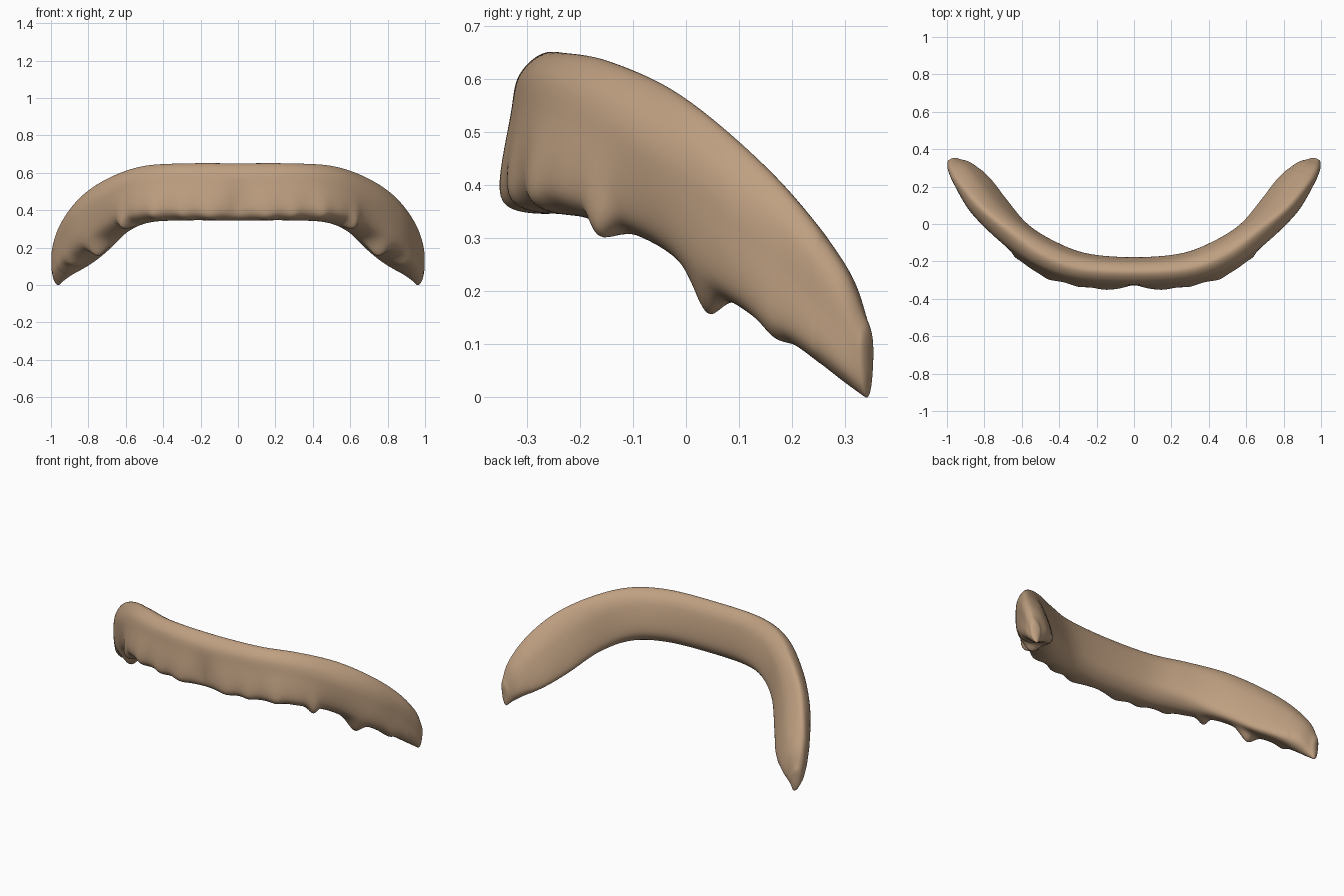
import bpy, bmesh, math
from mathutils import Vector

if "Cube" in bpy.data.objects:
    bpy.data.objects.remove(bpy.data.objects["Cube"])

# Five rails along the right half of the arch, from the centre to the rear tip
RIDGE = [(0, -.25, .65), (.3, -.23, .649), (.5, -.15, .635), (.66, -.03, .582),
         (.80, .085, .495), (.9, .2, .382), (.965, .297, .25), (.982, .342, .14)]
OUTER = [(0, -.33, .55), (.31, -.308, .55), (.53, -.23, .53), (.72, -.09, .46),
         (.87, .06, .35), (.95, .19, .24), (.99, .28, .14), (.998, .33, .085)]
LIP = [(0, -.34, .385), (.32, -.318, .39), (.54, -.24, .38), (.70, -.08, .32),
       (.84, .05, .22), (.93, .18, .13), (.98, .28, .06), (.984, .335, .02)]
BASE = [(0, -.25, .347), (.28, -.23, .347), (.47, -.16, .335), (.60, -.04, .285),
        (.73, .09, .189), (.84, .215, .102), (.92, .295, .035), (.957, .345, -.003)]
INNER = [(0, -.18, .42), (.25, -.16, .42), (.43, -.092, .40), (.57, .0, .33),
         (.68, .13, .215), (.77, .245, .14), (.865, .325, .095), (.94, .35, .07)]
RAILS = [[Vector(p) for p in r] for r in (RIDGE, OUTER, LIP, BASE, INNER)]

# Gum points between teeth: position along arch, width, drop, outward push, section position
BUMPS = [(0, .16, 0, -.018, 2.8), (.46, .17, .010, .014, 3.1), (.90, .15, .008, .012, 3.1),
         (1.55, .18, .008, .012, 3.1), (2.49, .12, .030, .018, 3.25),
         (3.77, .20, .056, .010, 3.65), (4.8, .19, .012, .012, 3.5)]
ALONG, AROUND = 196, 70


def catmull(a, b, c, d, t):
    return .5 * (2 * b + (c - a) * t + (2 * a - 5 * b + 4 * c - d) * t * t
                 + (3 * b - a - 3 * c + d) * t ** 3)


def rail_point(r, u):
    i = min(int(u), len(r) - 2)
    before = r[i - 1] if i else Vector((-r[1].x, r[1].y, r[1].z))
    after = r[i + 2] if i + 2 < len(r) else 2 * r[-1] - r[-2]
    return catmull(before, r[i], r[i + 1], after, u - i)


def section(u):
    top, outer, lip, base, inner = [rail_point(r, u) for r in RAILS]
    out = outer - inner
    out.z = 0
    size = min(1, out.length / .16)
    out.normalize()
    up = Vector((0, 0, 1))
    # rounded shoulders either side of the ridge
    sh_out = top.lerp(outer, .5) + (out * .017 + up * .022) * size
    sh_in = top.lerp(inner, .4) + (up * .03 - out * .027) * size
    ctrl = [top, sh_out, outer, lip, base, inner, sh_in]
    n = len(ctrl)
    pts = []
    for j in range(AROUND):
        v = n * j / AROUND
        i = int(v)
        p = catmull(ctrl[i - 1], ctrl[i], ctrl[(i + 1) % n], ctrl[(i + 2) % n], v - i)
        for pos, width, drop, push, vc in BUMPS:
            # ridges widen as they run up the outer face and fade out
            wide = width * (1 + .5 * max(0, vc - v))
            g = math.exp(-((u - pos) / wide) ** 2)
            p = p + out * push * g * math.exp(-((v - vc) / .6) ** 2)
            p.z -= drop * g * math.exp(-((v - vc) / .42) ** 2)
        pts.append(p)
    return pts


# Half arch lofted through the sections
bm = bmesh.new()
rings = [section(7 * k / ALONG) for k in range(ALONG + 1)]
mid = sum(rings[-1], Vector()) / AROUND
for k in range(1, 6):   # rounded rear tip
    a = k / 6 * math.pi / 2
    shift = Vector((0, .010, 0)) * math.sin(a)
    rings.append([mid + (p - mid) * math.cos(a) + shift for p in rings[ALONG]])
for p in rings[0]:
    p.x = 0
loops = [[bm.verts.new(p) for p in ring] for ring in rings]
for a, b in zip(loops, loops[1:]):
    for j in range(AROUND):
        k = (j + 1) % AROUND
        bm.faces.new((a[j], a[k], b[k], b[j]))
bm.faces.new(loops[-1])
# relax the rear end into a smooth rounded nose
rear = [v for loop in loops[int(ALONG * .8):] for v in loop]
for _ in range(10):
    bmesh.ops.smooth_vert(bm, verts=rear, factor=.5, use_axis_x=True, use_axis_y=True, use_axis_z=True)
bmesh.ops.recalc_face_normals(bm, faces=bm.faces)
mesh = bpy.data.meshes.new("gum_arch")
bm.to_mesh(mesh)
bm.free()
mesh.shade_smooth()
gum = bpy.data.objects.new("gum_arch", mesh)
bpy.context.collection.objects.link(gum)

# Mirror to the left side
mirror = gum.modifiers.new("mirror", 'MIRROR')
mirror.use_clip = True
mirror.merge_threshold = .0005

mat = bpy.data.materials.new("tan_gum")
mat.diffuse_color = (.52, .35, .22, 1)
mat.use_nodes = True
mat.node_tree.nodes["Principled BSDF"].inputs["Base Color"].default_value = mat.diffuse_color
mesh.materials.append(mat)
